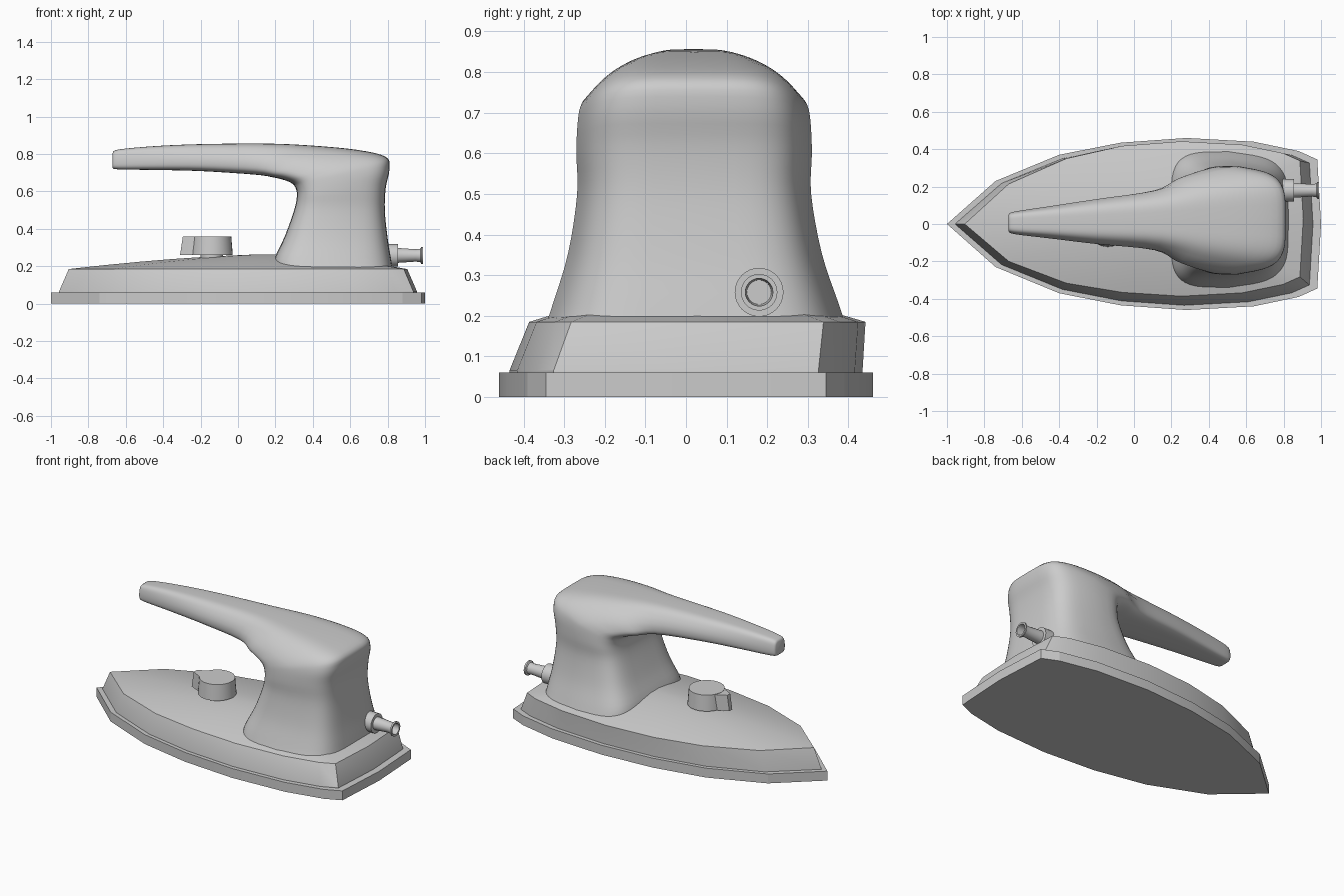
import bpy, bmesh, math
from mathutils import Vector

if "Cube" in bpy.data.objects:
    bpy.data.objects.remove(bpy.data.objects["Cube"], do_unlink=True)

grey = bpy.data.materials.new("light grey")
grey.use_nodes = True
COLOUR = (0.6, 0.6, 0.6, 1)
grey.diffuse_color = COLOUR
grey.node_tree.nodes["Principled BSDF"].inputs["Base Color"].default_value = COLOUR


def loft(name, rings, angle=35, cap_start=True, cap_end=True):
    """Skin a list of equally long closed rings into one object."""
    bm = bmesh.new()
    loops = [[bm.verts.new(p) for p in ring] for ring in rings]
    count = len(loops[0])
    for a, b in zip(loops, loops[1:]):
        for i in range(count):
            j = (i + 1) % count
            bm.faces.new((a[i], a[j], b[j], b[i]))
    if cap_start:
        bm.faces.new(loops[0][::-1])
    if cap_end:
        bm.faces.new(loops[-1])
    bmesh.ops.recalc_face_normals(bm, faces=bm.faces)
    mesh = bpy.data.meshes.new(name)
    bm.to_mesh(mesh)
    bm.free()
    mesh.materials.append(grey)
    obj = bpy.data.objects.new(name, mesh)
    bpy.context.collection.objects.link(obj)
    bpy.ops.object.select_all(action="DESELECT")
    obj.select_set(True)
    bpy.context.view_layer.objects.active = obj
    bpy.ops.object.shade_smooth_by_angle(angle=math.radians(angle))
    return obj


def catmull(a, b, c, d, t):
    return 0.5 * (2 * b + (c - a) * t + (2 * a - 5 * b + 4 * c - d) * t * t
                  + (3 * b - a - 3 * c + d) * t ** 3)


# Boat-shaped outline, one half mirrored across the long axis
half = [(-0.74, 0.23), (-0.4, 0.37), (-0.07, 0.435), (0.28, 0.46),
        (0.64, 0.44), (0.88, 0.39), (0.98, 0.345)]
outline = [(-1, 0)] + half + [(1, 0)] + [(x, -y) for x, y in reversed(half)]


def outline_ring(sx, sy, z, shift=0):
    return [(x * sx, y * sy + shift * min(1, x + 1), z) for x, y in outline]


# Sole plate
loft("sole_plate", [outline_ring(1, 1, 0), outline_ring(1, 1, 0.06)], 12)

# Sloping body skirt with a domed lid
rim = outline_ring(0.905, 0.9, 0.185, 0.028)
loft("body_skirt", [outline_ring(0.957, 0.945, 0.06),
                    outline_ring(0.957, 0.945, 0.065), rim], 25)
peak = Vector((0.2, 0.02, 0))
dome = []
for s in (1, 0.97, 0.9, 0.8, 0.65, 0.5, 0.3, 0.1):
    ring = []
    for x, y, z in rim:
        p = peak + (Vector((x, y, 0)) - peak) * s
        p.z = 0.185 + 0.08 * (1 - s ** 1.6)
        ring.append(p)
    dome.append(ring)
loft("body_lid", dome, 40, cap_start=False)

# Handle stations: inner x, z, outer x, z, half width, centre y, outer taper
stations = [
    (0.19, 0.17, 0.83, 0.17, 0.372, 0.024, 0.12),
    (0.195, 0.24, 0.82, 0.23, 0.350, 0.024, 0.12),
    (0.25, 0.36, 0.80, 0.35, 0.312, 0.022, 0.12),
    (0.30, 0.50, 0.785, 0.50, 0.288, 0.02, 0.13),
    (0.315, 0.58, 0.79, 0.62, 0.290, 0.02, 0.14),
    (0.305, 0.625, 0.81, 0.72, 0.287, 0.02, 0.16),
    (0.285, 0.645, 0.79, 0.785, 0.280, 0.02, 0.22),
    (0.25, 0.66, 0.64, 0.822, 0.262, 0.02, 0.26),
    (0.19, 0.675, 0.40, 0.845, 0.226, 0.02, 0.3),
    (0.09, 0.69, 0.15, 0.856, 0.160, 0.02, 0.3),
    (-0.20, 0.709, -0.20, 0.853, 0.120, 0.013, 0.28),
    (-0.45, 0.715, -0.45, 0.842, 0.086, 0.009, 0.22),
    (-0.64, 0.718, -0.64, 0.824, 0.060, 0.006, 0.15),
    (-0.67, 0.726, -0.67, 0.805, 0.045, 0.006, 0.15),
]


def handle_ring(ix, iz, ox, oz, width, centre, taper, steps=48):
    ring = []
    for i in range(steps):
        a = 2 * math.pi * i / steps
        c, s = math.cos(a), math.sin(a)
        u = math.copysign(abs(c) ** 0.45, c)
        v = math.copysign(abs(s) ** 0.45, s)
        f = (u + 1) / 2
        ring.append((ix + (ox - ix) * f,
                     centre + width * v * (1 - taper * max(0, u)),
                     iz + (oz - iz) * f))
    return ring


handle = []
for k in range(len(stations) - 1):
    a, d = stations[max(k - 1, 0)], stations[min(k + 2, len(stations) - 1)]
    b, c = stations[k], stations[k + 1]
    for step in range(4):
        handle.append(handle_ring(*[catmull(*q, step / 4) for q in zip(a, b, c, d)]))
handle.append(handle_ring(*stations[-1]))
loft("handle", handle, 45)


def circle(centre, radius, axis, steps=32):
    ring = []
    for i in range(steps):
        a = 2 * math.pi * i / steps
        p, q = radius * math.cos(a), radius * math.sin(a)
        ring.append(Vector(centre) + Vector((0, p, q) if axis == "x" else (p, q, 0)))
    return ring


def turned(name, centre, profile, axis):
    """Lathe a list of (distance along axis, radius) pairs."""
    direction = Vector((1, 0, 0) if axis == "x" else (0, 0, 1))
    return loft(name, [circle(Vector(centre) + direction * d, r, axis)
                       for d, r in profile])


# Cord socket and hollow flared sleeve
turned("cord_socket", (0.78, 0.18, 0.258), [(0, 0.06), (0.075, 0.06)], "x")
turned("cord_sleeve", (0.85, 0.18, 0.258),
       [(0, 0.04), (0.1, 0.033), (0.125, 0.036), (0.13, 0.045), (0.14, 0.045),
        (0.14, 0.034), (0.06, 0.03)], "x")

# Temperature dial on a short stem, with a pointer toward the tip
turned("dial_stem", (-0.14, -0.01, 0.2), [(0, 0.06), (0.07, 0.06)], "z")
turned("dial", (-0.14, -0.01, 0.26), [(0, 0.112), (0.1, 0.104)], "z")
pointer = []
for z, tip in ((0.26, -0.31), (0.358, -0.295)):
    pointer.append([(-0.15, -0.07, z), (-0.15, 0.05, z), (-0.23, 0.04, z),
                    (tip, 0.005, z), (tip, -0.025, z), (-0.23, -0.06, z)])
loft("dial_pointer", pointer, 20)
